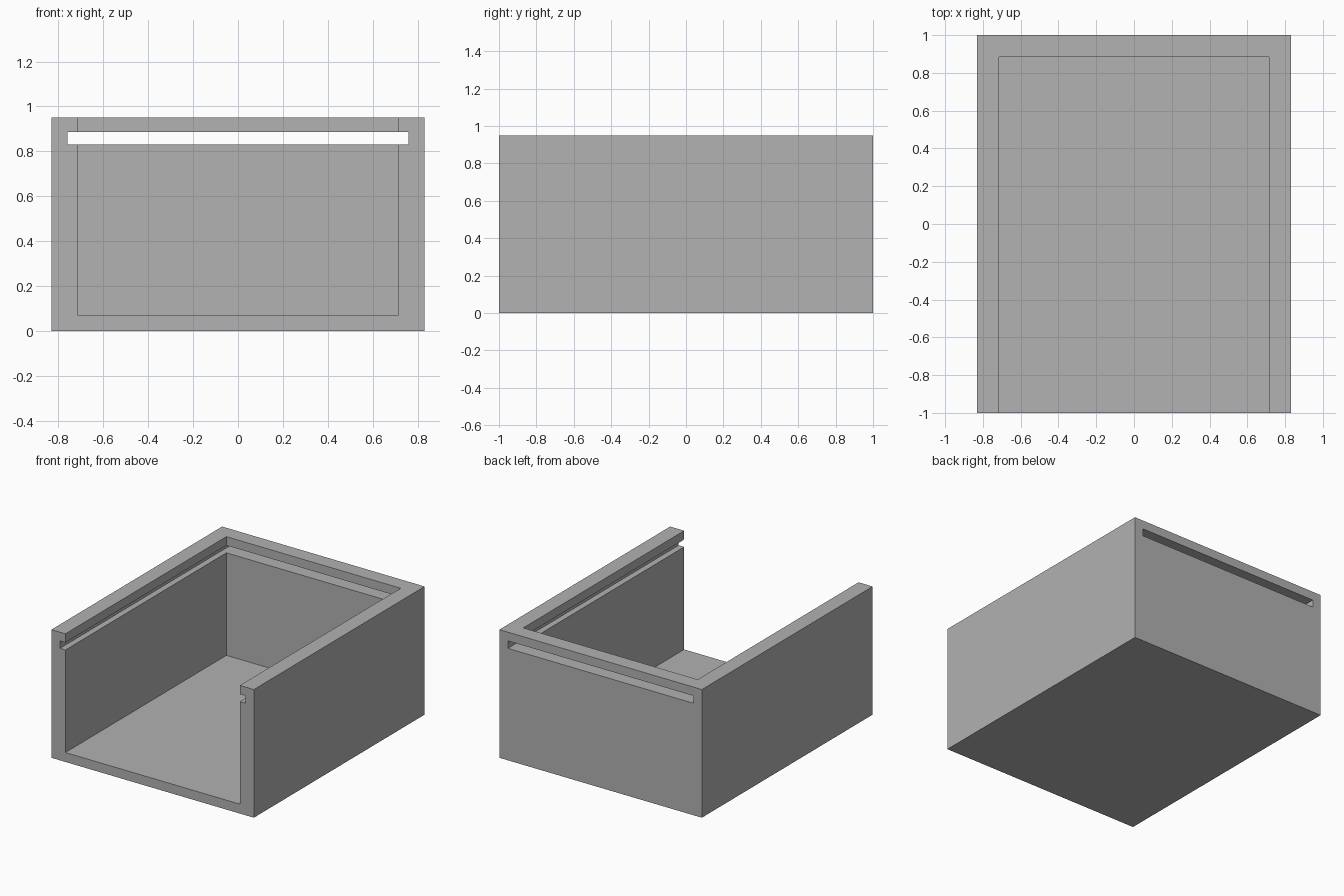
import bpy

default = bpy.data.objects.get("Cube")
if default:
    bpy.data.objects.remove(default, do_unlink=True)

HALF_W, HEIGHT = 0.83, 0.95

grey = bpy.data.materials.new("mid_grey")
grey.use_nodes = True
colour = (0.445, 0.445, 0.445, 1)
grey.diffuse_color = colour
grey.node_tree.nodes["Principled BSDF"].inputs["Base Color"].default_value = colour


def box(name, low, high):
    """Axis-aligned box between two corners."""
    bpy.ops.mesh.primitive_cube_add(size=1)
    obj = bpy.context.object
    obj.name = obj.data.name = name
    obj.location = [(a + b) / 2 for a, b in zip(low, high)]
    obj.scale = [b - a for a, b in zip(low, high)]
    bpy.ops.object.transform_apply(location=True, rotation=False, scale=True)
    obj.data.materials.append(grey)
    return obj


def cut(target, cutter):
    """Subtract the cutter from the target and discard it."""
    cutter.hide_render = True
    mod = target.modifiers.new("cut", "BOOLEAN")
    mod.operation, mod.solver, mod.object = "DIFFERENCE", "EXACT", cutter
    bpy.context.view_layer.objects.active = target
    bpy.ops.object.modifier_apply(modifier=mod.name)
    bpy.data.objects.remove(cutter, do_unlink=True)


# Solid block that becomes the tray
tray = box("open_front_tray", (-HALF_W, -1, 0), (HALF_W, 1, HEIGHT))

# Interior, open at the top and the front
cut(tray, box("cavity_cutter", (-0.715, -1.2, 0.07), (0.715, 0.885, 1.2)))

# Lid groove along both side walls and out through the back wall
cut(tray, box("lid_slot_cutter", (-0.76, -1.2, 0.83), (0.76, 1.2, 0.885)))
